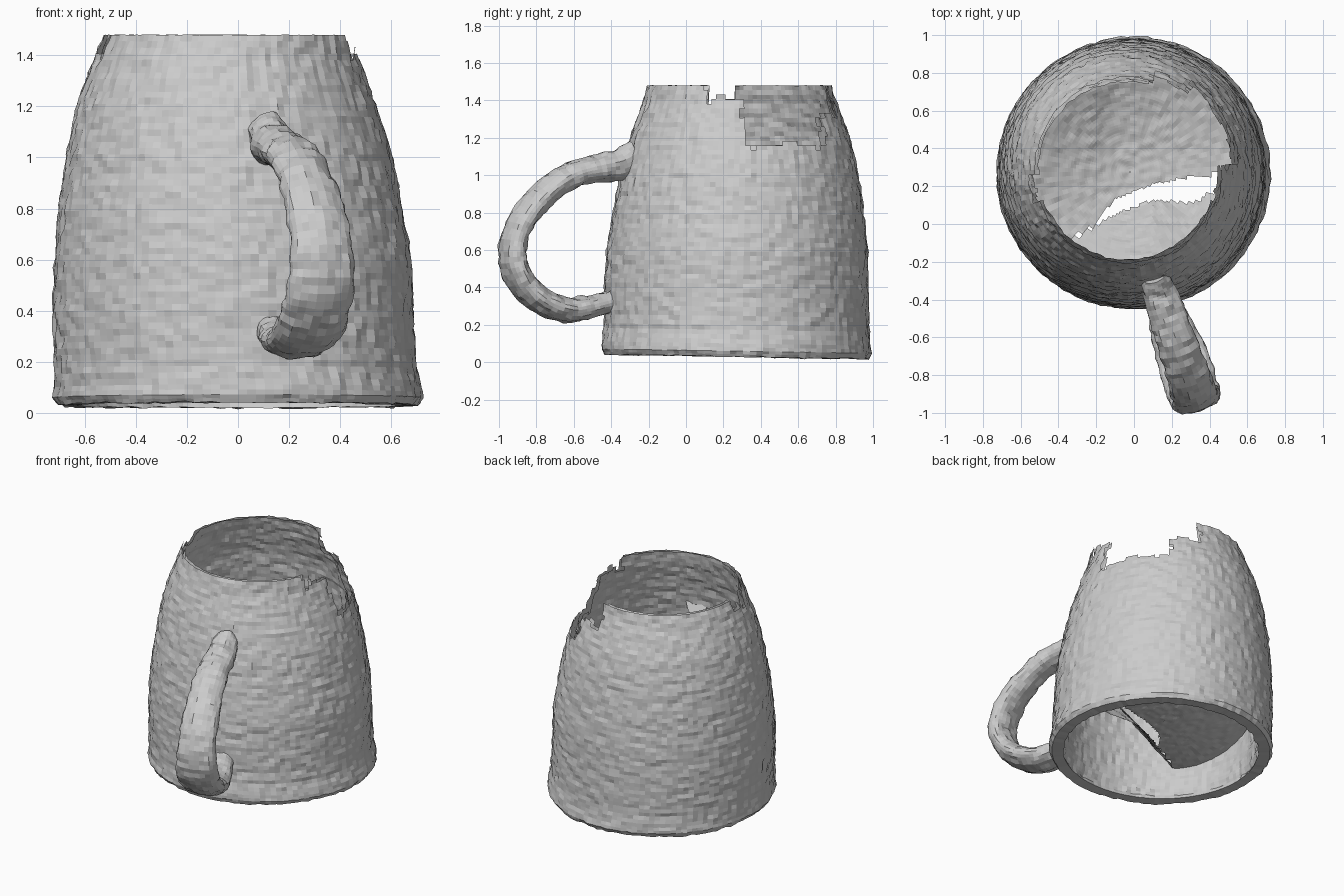
import bpy, bmesh, math, random
from mathutils import Vector, noise

if "Cube" in bpy.data.objects:
    bpy.data.objects.remove(bpy.data.objects["Cube"])

random.seed(4)


def lerp_table(table, t):
    """Piecewise-linear lookup in rows whose first entry is the key."""
    for a, b in zip(table, table[1:]):
        if t <= b[0]:
            break
    f = (t - a[0]) / (b[0] - a[0])
    return [p + (q - p) * f for p, q in zip(a[1:], b[1:])]


def finish(bm, name, rough=0.0):
    bm.normal_update()
    moves = [v.normal * rough * noise.noise(v.co * 22) for v in bm.verts]
    for v, m in zip(bm.verts, moves):
        v.co += m
    me = bpy.data.meshes.new(name)
    bm.to_mesh(me)
    bm.free()
    ob = bpy.data.objects.new(name, me)
    bpy.context.collection.objects.link(ob)
    return ob


def loft(rings, closed_ends=False):
    bm = bmesh.new()
    rows = [[bm.verts.new(p) for p in ring] for ring in rings]
    n = len(rows[0])
    for a, b in zip(rows, rows[1:]):
        for i in range(n):
            j = (i + 1) % n
            bm.faces.new((a[i], a[j], b[j], b[i]))
    if closed_ends:
        bm.faces.new(rows[0][::-1])
        bm.faces.new(rows[-1])
    return bm


# outer wall profile: z, radius, centre x, centre y
OUTER = [(0.03, .705, 0, .27), (0.06, .722, 0, .27), (0.10, .718, 0, .27),
         (0.17, .708, -.01, .27), (0.4, .706, -.02, .27), (0.6, .698, -.02, .275),
         (0.8, .672, -.03, .28), (1.0, .638, -.035, .285), (1.2, .588, -.045, .29),
         (1.4, .513, -.045, .285), (1.48, .49, -.035, .285)]
# wall thickness by height
THICK = [(0.03, .075), (0.1, .085), (0.8, .06), (1.48, .02)]


def wall_ring(z, inner, n=128):
    r, cx, cy = lerp_table(OUTER, z)
    if inner:
        r -= lerp_table(THICK, z)[0]
    ring = []
    for i in range(n):
        a = 2 * math.pi * i / n
        y = cy + r * math.sin(a)
        tilt = -0.012 * (y - .27) / .7 * max(0, 1 - z)
        ring.append((cx + r * math.cos(a), y, z + tilt))
    return ring


heights = [0.03, 0.045, 0.06, 0.08] + [0.10 + 1.38 * i / 56 for i in range(57)]
rings = [wall_ring(z, True) for z in reversed(heights)]
rings += [wall_ring(z, False) for z in heights]
body = loft(rings)

# ragged breaks near the mouth: azimuth start, end, lowest height
BREAKS = [(2, 52, 1.16), (-20, 2, 1.40), (52, 74, 1.32), (183, 200, 1.40)]


def broken(face):
    c = face.calc_center_median()
    az = math.degrees(math.atan2(c.y - .285, c.x + .04))
    if az < -90:
        az += 360
    jag = 0.05 * noise.noise(c * 14)
    return any(lo + jag * 60 < az < hi + jag * 60 and c.z > z + jag
               for lo, hi, z in BREAKS)


bmesh.ops.delete(body, geom=[f for f in body.faces if broken(f)], context='FACES')
finish(body, "mug_body", 0.012)

# sagging inner floor, split by an open crack: x, lower edge y, upper edge y
CRACK = [(-.7, -.3, -.3), (-.22, -.02, -.01), (-.1, .05, .13), (.1, .13, .21),
         (.3, .11, .25), (.5, .21, .27), (.7, .27, .27)]


def floor_point(x, y):
    lo, hi = lerp_table(CRACK, x)
    if y > hi:
        z = .26 + .3 * (y - hi) ** 2
    else:
        z = .26 + 1.2 * max(0, lo - y)
    return (x, y, z)


floor_rings = []
for k in range(45):
    r = .003 + .627 * k / 44
    floor_rings.append([floor_point(-.02 + r * math.cos(2 * math.pi * i / 96),
                                    .275 + r * math.sin(2 * math.pi * i / 96))
                        for i in range(96)])
floor = loft(floor_rings)


def in_crack(face):
    c = face.calc_center_median()
    lo, hi = lerp_table(CRACK, c.x)
    return lo < c.y < hi


bmesh.ops.delete(floor, geom=[f for f in floor.faces if in_crack(f)], context='FACES')
# trim the floor where it would poke through the wall
outside = []
for v in floor.verts:
    r, cx, cy = lerp_table(OUTER, v.co.z)
    if math.hypot(v.co.x - cx, v.co.y - cy) > r - .03:
        outside.append(v)
bmesh.ops.delete(floor, geom=outside, context='VERTS')
finish(floor, "inner_floor", 0.008)

# handle centre line: y, z, half width, half thickness
HANDLE = [(-.27, 1.10, .07, .09), (-.36, 1.055, .09, .085), (-.48, 1.035, .10, .07),
          (-.61, 1.00, .105, .07), (-.74, .915, .11, .07), (-.85, .80, .12, .068),
          (-.915, .67, .125, .066), (-.925, .54, .135, .068), (-.875, .42, .14, .07),
          (-.77, .325, .14, .07), (-.64, .28, .13, .068), (-.52, .295, .11, .06),
          (-.40, .325, .08, .06)]


def spline(t):
    """Smooth sample through the handle rows."""
    i = min(int(t), len(HANDLE) - 2)
    f = t - i
    p = [HANDLE[max(0, min(len(HANDLE) - 1, i + k))] for k in (-1, 0, 1, 2)]
    return [.5 * (2 * b + (c - a) * f + (2 * a - 5 * b + 4 * c - d) * f * f
                  + (3 * b - a - 3 * c + d) * f ** 3) for a, b, c, d in zip(*p)]


def handle_centre(t):
    y, z = spline(t)[:2]
    return Vector((.15 + (-y - .4) * .34, y, z))


side = Vector((.947, .322, 0))
handle_rings = []
last = len(HANDLE) - 1
for s in range(61):
    t = last * s / 60
    w, h = spline(t)[2:]
    c = handle_centre(t)
    tangent = (handle_centre(min(last, t + .05)) - handle_centre(max(0, t - .05))).normalized()
    up = tangent.cross(side).normalized()
    ring = []
    for i in range(24):
        a = 2 * math.pi * i / 24
        ring.append(c + side * w * math.cos(a) + up * h * math.sin(a))
    handle_rings.append(ring)
handle = loft(handle_rings, True)
bmesh.ops.recalc_face_normals(handle, faces=handle.faces)
finish(handle, "handle", 0.014)
